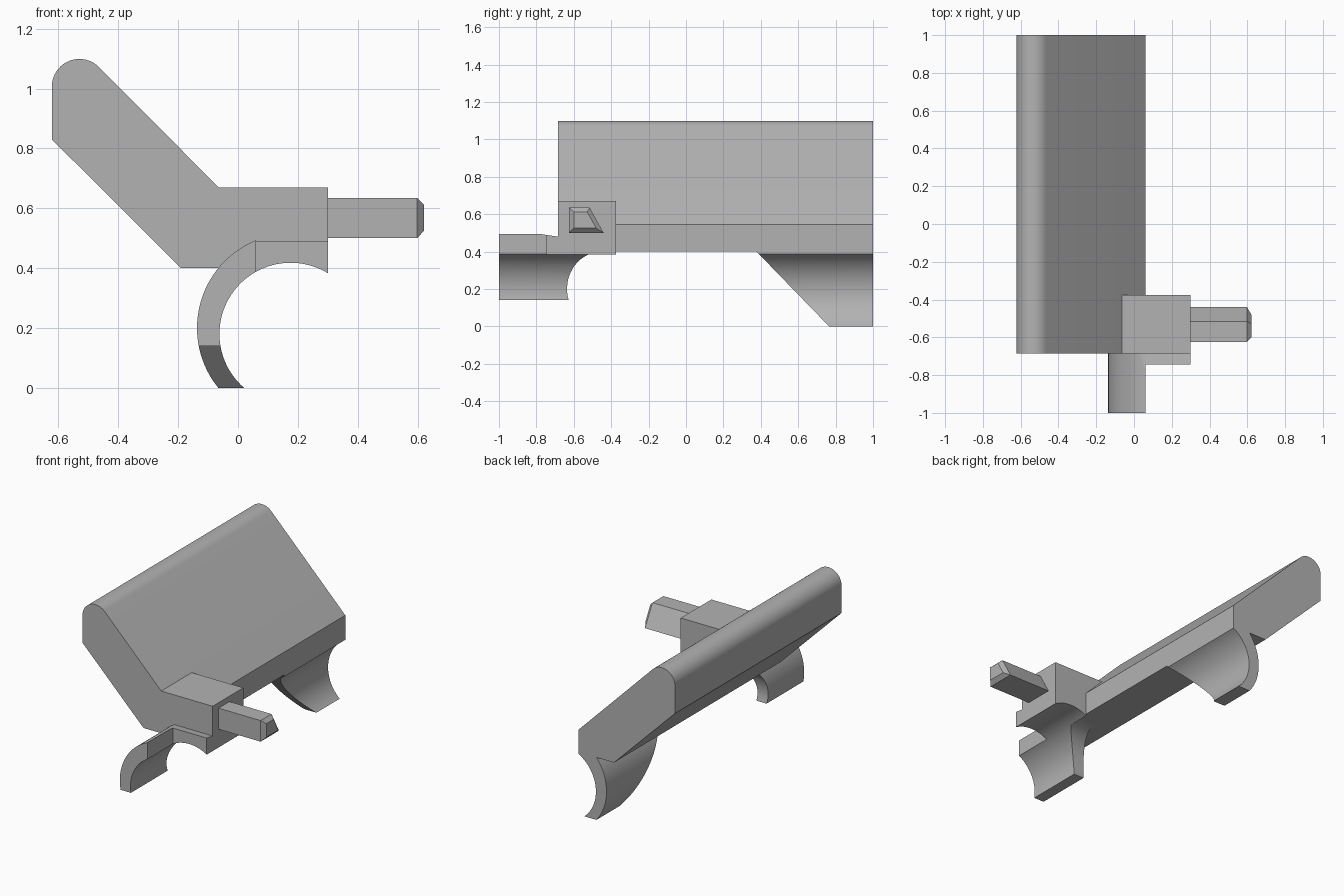
import bpy, bmesh, math

if "Cube" in bpy.data.objects:
    bpy.data.objects.remove(bpy.data.objects["Cube"])

grey = bpy.data.materials.new("plain grey")
grey.diffuse_color = (0.45, 0.45, 0.45, 1)
grey.use_nodes = True
grey.node_tree.nodes["Principled BSDF"].inputs["Base Color"].default_value = grey.diffuse_color


def arc(cx, cz, r, a0, a1, n=32):
    """Points on a circle between two angles in degrees."""
    return [(cx + r * math.cos(math.radians(a0 + (a1 - a0) * i / n)),
             cz + r * math.sin(math.radians(a0 + (a1 - a0) * i / n))) for i in range(n + 1)]


def prism(name, profile, axis, lo, hi):
    """Extrude a profile (x,z along y, or y,z along x)."""
    place = (lambda a, b, t: (a, t, b)) if axis == "y" else (lambda a, b, t: (t, a, b))
    bm = bmesh.new()
    face = bm.faces.new([bm.verts.new(place(a, b, lo)) for a, b in profile])
    out = bmesh.ops.extrude_face_region(bm, geom=[face])
    for v in out["geom"]:
        if isinstance(v, bmesh.types.BMVert):
            v.co["xyz".index(axis)] = hi
    bmesh.ops.recalc_face_normals(bm, faces=bm.faces)
    return finish(name, bm)


def finish(name, bm):
    mesh = bpy.data.meshes.new(name)
    bm.to_mesh(mesh)
    bm.free()
    mesh.materials.append(grey)
    obj = bpy.data.objects.new(name, mesh)
    bpy.context.collection.objects.link(obj)
    return obj


def smooth(obj):
    bpy.ops.object.select_all(action="DESELECT")
    obj.select_set(True)
    bpy.context.view_layer.objects.active = obj
    bpy.ops.object.shade_smooth_by_angle(angle=math.radians(25))


def trim(obj, side):
    """Keep only what lies inside a side outline (y,z)."""
    cutter = prism(obj.name + "_cutter", side, "x", -0.5, 0.5)
    mod = obj.modifiers.new("trim", "BOOLEAN")
    mod.operation, mod.solver, mod.object = "INTERSECT", "EXACT", cutter
    bpy.context.view_layer.objects.active = obj
    bpy.ops.object.modifier_apply(modifier=mod.name)
    bpy.data.objects.remove(cutter)


# Slanted slab with rounded top edge
slab = prism("slanted_slab",
             [(-0.19, 0.4), (0.06, 0.4), (0.06, 0.545)]
             + arc(-0.53, 1.007, 0.092, 45, 180, 20)
             + [(-0.622, 0.83)], "y", -0.685, 1)
smooth(slab)

# Centres and radii of the curved clip: inner bore and outer shell
BORE = (0.176, 0.18, 0.238)
SHELL = (0.18, 0.2, 0.317)


def angle_at_x(c, x):
    return math.degrees(math.acos((x - c[0]) / c[2]))


def angle_at_z(c, z):
    return 180 - math.degrees(math.asin((z - c[1]) / c[2]))


clip = (arc(*SHELL, angle_at_x(SHELL, 0.06), angle_at_z(SHELL, 0))
        + arc(*BORE, angle_at_z(BORE, 0), angle_at_x(BORE, 0.06)))
bore_roof = arc(*BORE, angle_at_x(BORE, 0.3), angle_at_x(BORE, 0.06), 20)

# Front clip, with a rounded scoop at its rear lower corner
front_clip = prism("front_clip", clip, "y", -1, -0.4)
scoop = [(-0.45 + 0.186 * math.cos(a), 0.2 + 0.2 * math.sin(a))
         for a in [math.pi + 0.3 - i * (math.pi / 2 + 0.3) / 20 for i in range(21)]]
trim(front_clip, [(-1.1, 0.14), (-0.628, 0.14)] + scoop
     + [(-0.45, 0.48), (-0.685, 0.48), (-0.82, 0.5), (-1.1, 0.5)])
smooth(front_clip)

# Rear clip, with a slanted front edge
rear_clip = prism("rear_clip", clip, "y", 0.3, 1)
trim(rear_clip, [(0.375, 0.402), (0.77, -0.005), (1.1, -0.005), (1.1, 0.402)])
smooth(rear_clip)

# Block carrying the peg, hollowed below by the bore
block = prism("peg_block", [(-0.065, 0.67), (0.3, 0.67)] + bore_roof
              + [(0.06, 0.4), (-0.065, 0.4)], "y", -0.685, -0.375)
smooth(block)

# Sloped lip in front of the block
lip = prism("front_lip", [(0.06, 0.6), (0.3, 0.6)] + bore_roof, "y", -0.8, -0.68)
trim(lip, [(-0.745, 0.2), (-0.685, 0.2), (-0.685, 0.48), (-0.745, 0.489)])
smooth(lip)

# Trapezoid peg with a chamfered tip
big = [(-0.625, 0.5), (-0.625, 0.635), (-0.515, 0.635), (-0.44, 0.5)]
small = [(-0.6, 0.525), (-0.6, 0.612), (-0.528, 0.612), (-0.48, 0.525)]
bm = bmesh.new()
rings = [[bm.verts.new((x, y, z)) for y, z in pts]
         for x, pts in ((0.29, big), (0.598, big), (0.622, small))]
for a, b in zip(rings, rings[1:]):
    for i in range(4):
        j = (i + 1) % 4
        bm.faces.new((a[i], a[j], b[j], b[i]))
bm.faces.new(rings[0])
bm.faces.new(rings[-1])
bmesh.ops.recalc_face_normals(bm, faces=bm.faces)
finish("peg", bm)
